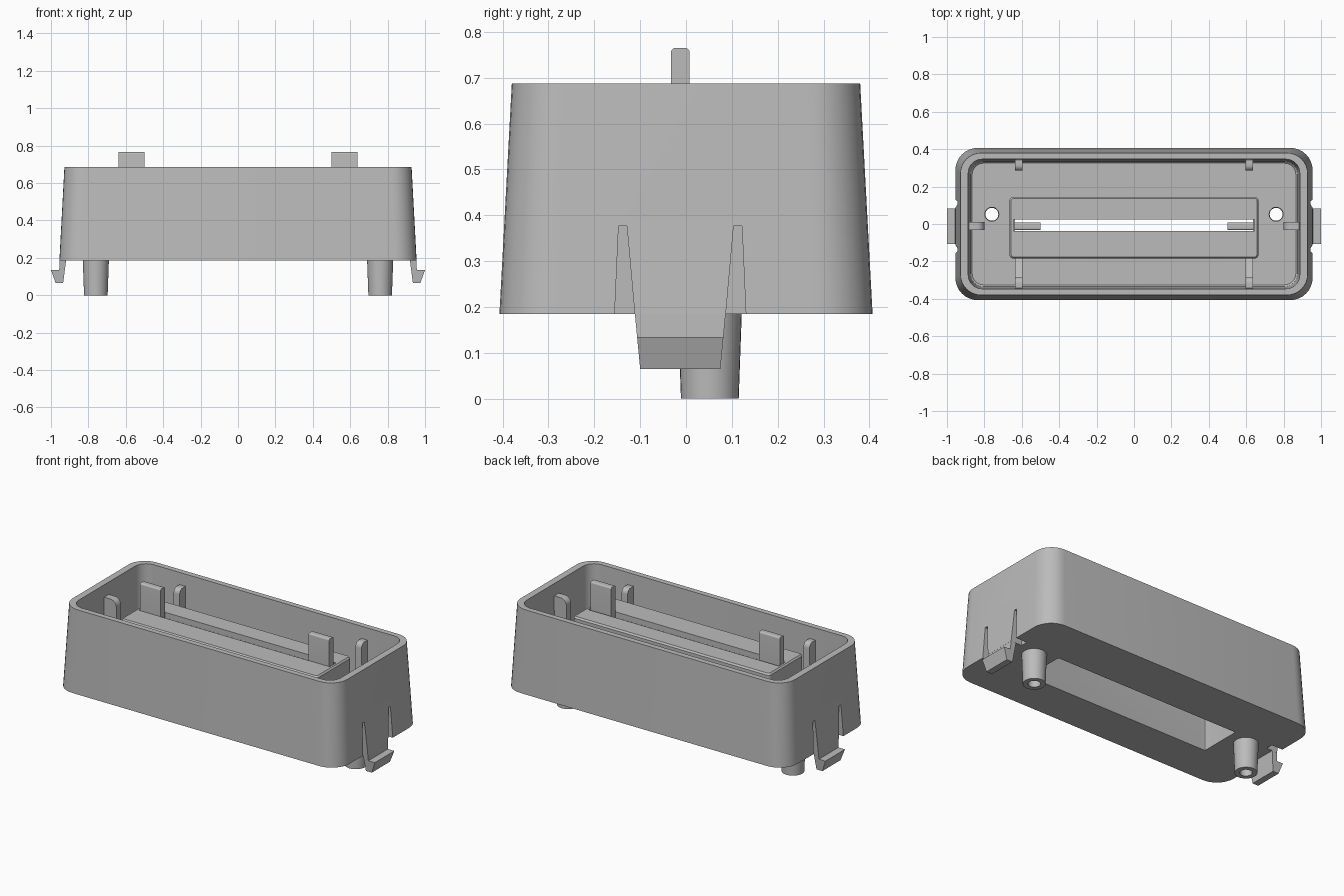
import bpy, bmesh, math
from mathutils import Vector

cube = bpy.data.objects.get("Cube")
if cube:
    bpy.data.objects.remove(cube, do_unlink=True)

grey = bpy.data.materials.new("plain grey plastic")
grey.use_nodes = True
colour = (0.5, 0.5, 0.5, 1)
grey.diffuse_color = colour
grey.node_tree.nodes["Principled BSDF"].inputs["Base Color"].default_value = colour


def loft(name, rings):
    """Closed solid through a stack of point rings."""
    bm = bmesh.new()
    loops = [[bm.verts.new(p) for p in ring] for ring in rings]
    n = len(loops[0])
    for a, b in zip(loops, loops[1:]):
        for i in range(n):
            j = (i + 1) % n
            bm.faces.new((a[i], a[j], b[j], b[i]))
    bm.faces.new(loops[0][::-1])
    bm.faces.new(loops[-1])
    bmesh.ops.recalc_face_normals(bm, faces=bm.faces)
    mesh = bpy.data.meshes.new(name)
    bm.to_mesh(mesh)
    bm.free()
    obj = bpy.data.objects.new(name, mesh)
    bpy.context.collection.objects.link(obj)
    mesh.materials.append(grey)
    return obj


def rounded(hx, hy, r, z, cx=0, cy=0, steps=8):
    """Rounded rectangle ring at height z."""
    ring = []
    for k, (sx, sy) in enumerate([(1, 1), (-1, 1), (-1, -1), (1, -1)]):
        for i in range(steps + 1):
            a = math.pi / 2 * (k + i / steps)
            ring.append((cx + sx * (hx - r) + r * math.cos(a),
                         cy + sy * (hy - r) + r * math.sin(a), z))
    return ring


def circle(x, y, r, z, n=32):
    return [(x + r * math.cos(math.tau * i / n), y + r * math.sin(math.tau * i / n), z)
            for i in range(n)]


def slab(name, profile, lo, hi, along):
    """Extrude a (u, z) profile along x or y."""
    place = (lambda u, z, t: (t, u, z)) if along == "x" else (lambda u, z, t: (u, t, z))
    return loft(name, [[place(u, z, t) for u, z in profile] for t in (lo, hi)])


def round_top(u0, u1, z0, z1, r0, r1, steps=6):
    """Upright profile with rounded upper corners of radius r0 (u0 side) and r1."""
    pts = [(u0, z0), (u1, z0)]
    for u, r, start in ((u1, -r1, 0), (u0, r0, math.pi / 2)):
        for i in range(steps + 1):
            a = start + math.pi / 2 * i / steps
            pts.append((u + r + abs(r) * math.cos(a), z1 - abs(r) + abs(r) * math.sin(a)))
    return pts


def combine(target, other, operation):
    mod = target.modifiers.new("bool", "BOOLEAN")
    mod.operation, mod.solver, mod.object = operation, "EXACT", other
    bpy.context.view_layer.objects.active = target
    bpy.ops.object.modifier_apply(modifier=mod.name)
    bpy.data.objects.remove(other, do_unlink=True)


BASE, RIM, FLOOR, DECK = 0.185, 0.687, 0.225, 0.60
MID = -0.0125   # centre of the end clips

# Tapered shell, open at the top
shell = loft("shell", [rounded(0.955, 0.407, 0.12, BASE), rounded(0.928, 0.38, 0.11, RIM)])
combine(shell, loft("hollow", [rounded(0.865, 0.325, 0.06, FLOOR),
                               rounded(0.875, 0.335, 0.07, FLOOR + 0.01),
                               rounded(0.887, 0.347, 0.075, RIM + 0.02)]), "DIFFERENCE")

# Raised block in the middle, hollow from below, slotted on top
combine(shell, loft("block", [rounded(0.665, 0.165, 0.02, BASE + 0.01, 0, -0.02),
                              rounded(0.665, 0.165, 0.02, DECK - 0.01, 0, -0.02),
                              rounded(0.657, 0.157, 0.015, DECK, 0, -0.02)]), "UNION")
combine(shell, loft("recess", [rounded(0.635, 0.13, 0.004, z, 0, -0.02)
                               for z in (BASE - 0.05, DECK - 0.035)]), "DIFFERENCE")
combine(shell, loft("slot", [rounded(0.645, 0.031, 0.002, z, 0, -0.006)
                             for z in (DECK - 0.1, DECK + 0.1)]), "DIFFERENCE")

for side in (-1, 1):
    # Hollow screw posts
    px, py = side * 0.76, 0.052
    combine(shell, loft("post", [circle(px, py, 0.063, 0), circle(px, py, 0.07, BASE + 0.01)]), "UNION")
    combine(shell, loft("bore", [circle(px, py, 0.034, -0.05), circle(px, py, 0.038, FLOOR + 0.05)]),
            "DIFFERENCE")
    # Slits either side of each flexible clip
    for s in (-1, 1):
        slit = [(MID + s * w, z) for w, z in
                ((0.0985, BASE - 0.01), (0.1435, BASE - 0.01), (0.1345, 0.377), (0.1165, 0.377))]
        combine(shell, slab("slit", slit, *sorted((side * 0.88, side * 1.1)), "x"), "DIFFERENCE")

parts = [shell]
for side, word in ((-1, "right"), (1, "left")):
    # Hooked clip below the end wall
    hook = [(0.918, BASE + 0.01), (0.935, 0.065), (0.975, 0.065), (1.0, 0.135),
            (0.956, 0.135), (0.954, BASE + 0.01)]
    rings = [[(side * x, MID + s * (0.0875 + (z - 0.065) * 0.096), z) for x, z in hook]
             for s in (-1, 1)]
    parts.append(loft("clip_" + word, rings))

    # Upright tab at the end of the slot
    tab = round_top(-0.033, 0.008, DECK - 0.035, 0.765, 0.01, 0.01)
    parts.append(slab("slot_tab_" + word, tab, *sorted((side * 0.5, side * 0.64)), "x"))

    # Ribs with rounded tops around the inside walls
    end_rib = round_top(0.80, 0.885, FLOOR - 0.01, 0.615, 0.04, 0.004)
    parts.append(slab("end_rib_" + word, [(side * u, z) for u, z in end_rib], -0.033, 0.012, "y"))
    x0, x1 = sorted((side * 0.595, side * 0.635))
    for s, where in ((-1, "front"), (1, "back")):
        rib = round_top(0.285, 0.345, FLOOR - 0.01, 0.615, 0.03, 0.004)
        parts.append(slab(f"{where}_rib_{word}", [(s * u, z) for u, z in rib], x0, x1, "x"))
    web = [(-0.29, FLOOR - 0.01), (-0.18, FLOOR - 0.01), (-0.18, 0.32), (-0.29, 0.4)]
    parts.append(slab("rib_web_" + word, web, x0, x1, "x"))

# Smooth corners, sharp edges
bpy.ops.object.select_all(action="DESELECT")
for obj in parts:
    obj.select_set(True)
bpy.context.view_layer.objects.active = shell
bpy.ops.object.shade_smooth_by_angle(angle=math.radians(30))
